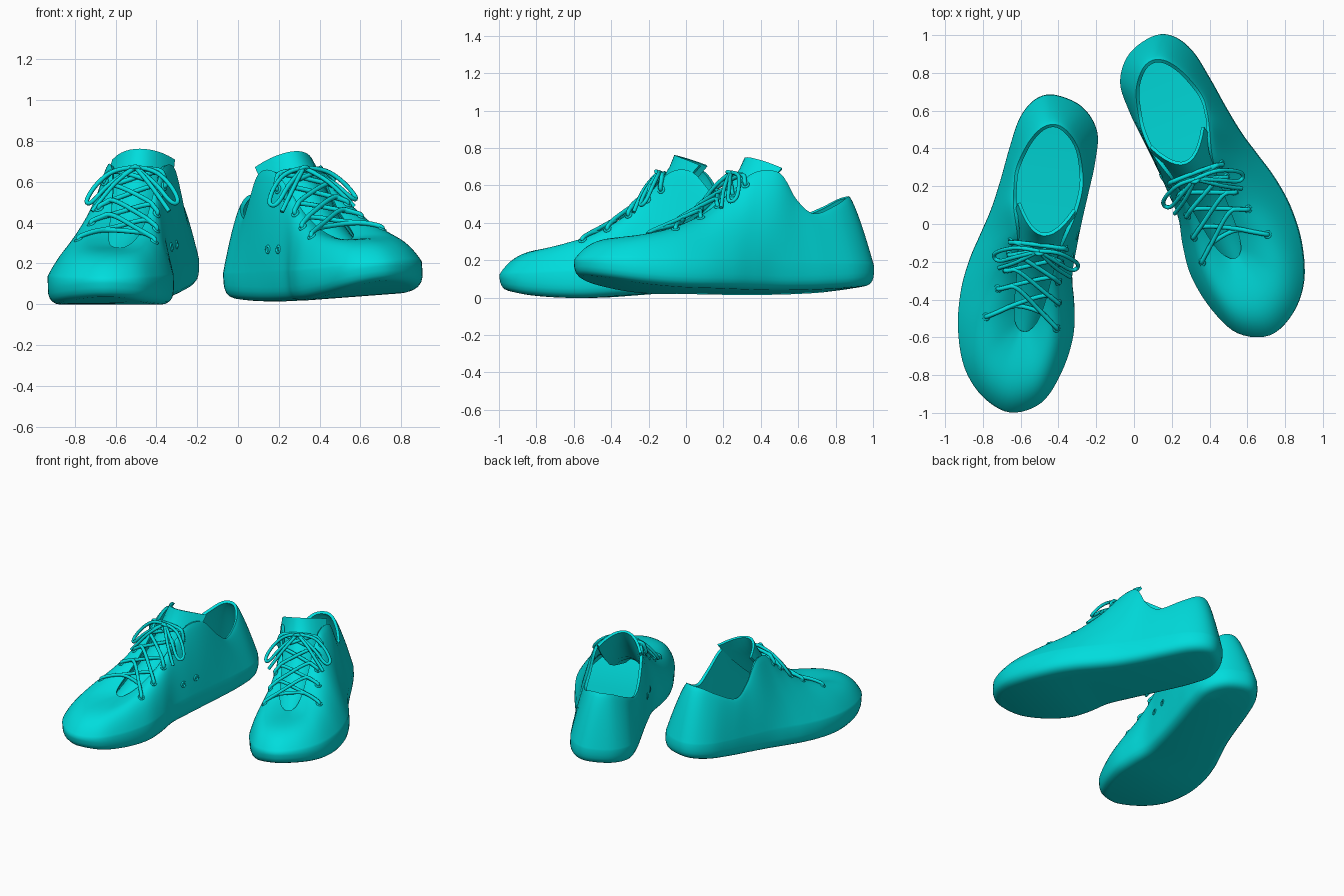
import bpy, math
from mathutils import Vector, Matrix

if "Cube" in bpy.data.objects:
    bpy.data.objects.remove(bpy.data.objects["Cube"])

# Sole outline (x, y), from heel along the outer side to the toe and back along the inner side
SOLE = [(.01, .845), (.11, .81), (.18, .70), (.215, .53), (.24, .36), (.27, .20), (.31, .06), (.35, -.08),
        (.375, -.25), (.365, -.45), (.305, -.65), (.19, -.79), (.035, -.855), (-.12, -.785), (-.205, -.62),
        (-.245, -.42), (-.23, -.25), (-.20, -.10), (-.205, .06), (-.215, .20), (-.23, .35), (-.245, .52),
        (-.235, .68), (-.14, .80)]
# Matching rim (x, y, z): heel collar, ankle dip, lace flap, throat, and back
RIM = [(-.01, .72, .55), (.06, .69, .54), (.12, .60, .49), (.165, .46, .44), (.165, .36, .515), (.155, .27, .655),
       (.12, .14, .66), (.10, .03, .57), (.09, -.12, .45), (.085, -.26, .37), (.07, -.36, .325),
       (.045, -.40, .308), (.02, -.41, .305), (-.01, -.40, .308), (-.045, -.35, .33), (-.07, -.26, .37),
       (-.09, -.12, .45), (-.11, .02, .57), (-.14, .13, .66), (-.175, .25, .65), (-.195, .36, .515),
       (-.19, .46, .44), (-.15, .60, .49), (-.08, .69, .54)]

teal = bpy.data.materials.new("teal")
teal.diffuse_color = (0.0, 0.72, 0.72, 1)
teal.use_nodes = True
teal.node_tree.nodes["Principled BSDF"].inputs["Base Color"].default_value = teal.diffuse_color


def clamp(v):
    return max(0.0, min(1.0, v))


def loop_point(pts, u):
    """Smooth closed curve through the points, at fractional index u."""
    n, i = len(pts), math.floor(u)
    f = u - i
    a, b, c, d = (Vector(pts[(i + k) % n]) for k in (-1, 0, 1, 2))
    return .5 * (2 * b + (c - a) * f + (2 * a - 5 * b + 4 * c - d) * f * f + (3 * b - a - 3 * c + d) * f ** 3)


def bottom_z(y):
    return .02 + .045 * clamp(y / .85) ** 2 + .07 * clamp((-y - .25) / .6) ** 2


def upper(u, t):
    """Point on the upper: t = 0 at the sole edge, 1 at the rim."""
    o, r = loop_point(SOLE, u), loop_point(RIM, u)
    z0 = .165 + .25 * (bottom_z(o.y) - .02)
    k = 1.3 + 3.6 * clamp((.1 - o.y) / .9) ** 1.8
    p = o.lerp(r.xy, t)
    return Vector((p.x, p.y, z0 + (r.z - z0) * (1 - (1 - t) ** k)))


def sole_point(u, inset, lift):
    o = loop_point(SOLE, u)
    d = (loop_point(SOLE, u + .1) - loop_point(SOLE, u - .1)).normalized()
    return Vector((o.x + d.y * inset, o.y - d.x * inset, bottom_z(o.y) + lift))


def normal(u, t):
    du = upper(u + .1, t) - upper(u - .1, t)
    dt = upper(u, t) - upper(u, t - .05)
    return dt.cross(du).normalized()


def add_mesh(name, verts, faces, side, place, thickness=0):
    me = bpy.data.meshes.new(name)
    if side < 0:
        verts = [(-v[0], v[1], v[2]) for v in verts]
        faces = [f[::-1] for f in faces]
    me.from_pydata([tuple(v) for v in verts], [], faces)
    me.materials.append(teal)
    ob = bpy.data.objects.new(name, me)
    bpy.context.collection.objects.link(ob)
    ob.matrix_world = place
    bpy.ops.object.select_all(action='DESELECT')
    ob.select_set(True)
    bpy.context.view_layer.objects.active = ob
    if thickness:
        mod = ob.modifiers.new("thickness", 'SOLIDIFY')
        mod.thickness, mod.offset = thickness, -1
        bpy.ops.object.modifier_apply(modifier=mod.name)
    bpy.ops.object.shade_smooth_by_angle(angle=math.radians(55))


def cap(n):
    """Strip of faces across a ring whose halves mirror each other."""
    return [tuple(dict.fromkeys((j, j + 1, n - j - 1, (n - j) % n))) for j in range(n // 2)]


def add_laces(name, paths, side, place, radius):
    cu = bpy.data.curves.new(name, 'CURVE')
    cu.dimensions, cu.bevel_depth, cu.bevel_resolution = '3D', radius, 2
    cu.resolution_u, cu.use_fill_caps = 6, True
    for path in paths:
        sp = cu.splines.new('NURBS')
        sp.points.add(len(path) - 1)
        for q, p in zip(sp.points, path):
            q.co = (side * p[0], p[1], p[2], 1)
        sp.order_u, sp.use_endpoint_u = 3, True
    cu.materials.append(teal)
    ob = bpy.data.objects.new(name, cu)
    bpy.context.collection.objects.link(ob)
    ob.matrix_world = place


def add_eyelet(name, u, t, side, place, size=.016):
    p, n = upper(u, t), normal(u, t)
    p, n = Vector((side * p.x, p.y, p.z)), Vector((side * n.x, n.y, n.z))
    bpy.ops.mesh.primitive_torus_add(major_segments=16, minor_segments=8, major_radius=size, minor_radius=size * .4)
    ob = bpy.context.object
    ob.name = name
    ob.matrix_world = place @ Matrix.Translation(p) @ n.to_track_quat('Z', 'Y').to_matrix().to_4x4()
    ob.data.materials.append(teal)
    bpy.ops.object.shade_smooth()


def build_shoe(label, side, place):
    # Shell: sole and upper in one loft, thickened inwards
    n, us = 120, [j * 24 / 120 for j in range(120)]
    rings = [[sole_point(u, s, h) for u in us]
             for s, h in ((.06, 0), (.04, .004), (.022, .014), (.009, .03), (.002, .052), (0, .075))]
    rings += [[upper(u, (t / 18) ** 1.3) for u in us] for t in range(19)]
    verts = [v for r in rings for v in r]
    faces = cap(n)
    for r in range(len(rings) - 1):
        for j in range(n):
            k = (j + 1) % n
            faces.append((r * n + j, (r + 1) * n + j, (r + 1) * n + k, r * n + k))
    add_mesh(label + "_shell", verts, faces, side, place, .02)

    # Insole
    add_mesh(label + "_insole", [sole_point(u, .012, .08) for u in us], [f[::-1] for f in cap(n)], side, place)

    # Tongue: curved strip under the lace flaps, standing above them
    spine = [(.02, -.43, .282, .08), (.02, -.36, .31, .10), (.01, -.24, .365, .12), (0, -.12, .44, .13),
             (-.005, -.03, .525, .14), (-.01, .05, .61, .15), (-.015, .11, .69, .16), (-.02, .14, .75, .155)]
    cols, verts, faces = 13, [], []
    for i, (x, y, z, w) in enumerate(spine):
        for c in range(cols):
            v = c / (cols - 1) * 2 - 1
            verts.append((x + w * v, y + .15 * v * v * i / 7, z - .055 * v * v - (.01 * v ** 4 if i == 7 else 0)))
    for i in range(len(spine) - 1):
        for c in range(cols - 1):
            a = i * cols + c
            faces.append((a, a + 1, a + cols + 1, a + cols))
    add_mesh(label + "_tongue", verts, faces, side, place, .018)

    # Eyelets: (index along the rim, height on the upper) from toe to ankle
    outer = ((9.0, .5), (8.2, .68), (7.6, .78), (7.05, .83), (6.45, .84))
    inner = ((14.8, .5), (15.6, .6), (16.3, .7), (17.0, .75), (17.65, .76))
    for i in range(5):
        add_eyelet(f"{label}_outer_eyelet_{i}", *outer[i], side, place)
        add_eyelet(f"{label}_inner_eyelet_{i}", *inner[i], side, place)

    # Crossed laces that hug the flaps
    def half(e, rise):
        u, t = e
        return [upper(u, t), upper(u, t) + normal(u, t) * .014,
                upper(u, (t + 1) / 2) + normal(u, (t + 1) / 2) * .014,
                upper(u, 1) + Vector((0, -.4, .9)) * rise]

    def strand(a, b, rise):
        return half(a, rise) + half(b, rise)[::-1]
    paths = [strand(outer[0], inner[0], .015)]
    for i in range(4):
        paths.append(strand(outer[i], inner[i + 1], .018))
        paths.append(strand(outer[i + 1], inner[i], .03))
    paths.append(strand(outer[4], inner[4], .025))
    add_laces(label + "_laces", paths, side, place, .012)

    # Bow: knot, two loops and two tails lying over the flaps
    knot, bow = (-.01, .05, .665), []
    for s in (1, -1):
        bow.append([knot, (s * .09, .06, .66), (s * .18, .03, .59), (s * .235, -.01, .50),
                    (s * .20, -.05, .49), (s * .11, .0, .60), knot])
        bow.append([knot, (s * .06, 0, .62), (s * .13, -.05, .54), (s * .19, -.08, .46)])
    bow.append([(-.035, .05, .65), (-.01, .02, .69), (.015, .05, .65)])
    add_laces(label + "_bow", bow, side, place, .011)

    # Two vent holes on the inner side
    for i, u in enumerate((17.6, 18.4)):
        add_eyelet(f"{label}_vent_{i}", u, .18, side, place)


def pose(x, y, z, yaw, pitch, roll):
    R = [Matrix.Rotation(math.radians(a), 4, ax) for a, ax in ((yaw, 'Z'), (pitch, 'X'), (roll, 'Y'))]
    return Matrix.Translation((x, y, z)) @ R[0] @ R[1] @ R[2]


build_shoe("left_shoe", -1, pose(-.512, -.143, .004, -7.2, 4.3, 0))
build_shoe("right_shoe", 1, pose(.397, .2, .006, 20.6, -1, -4))
